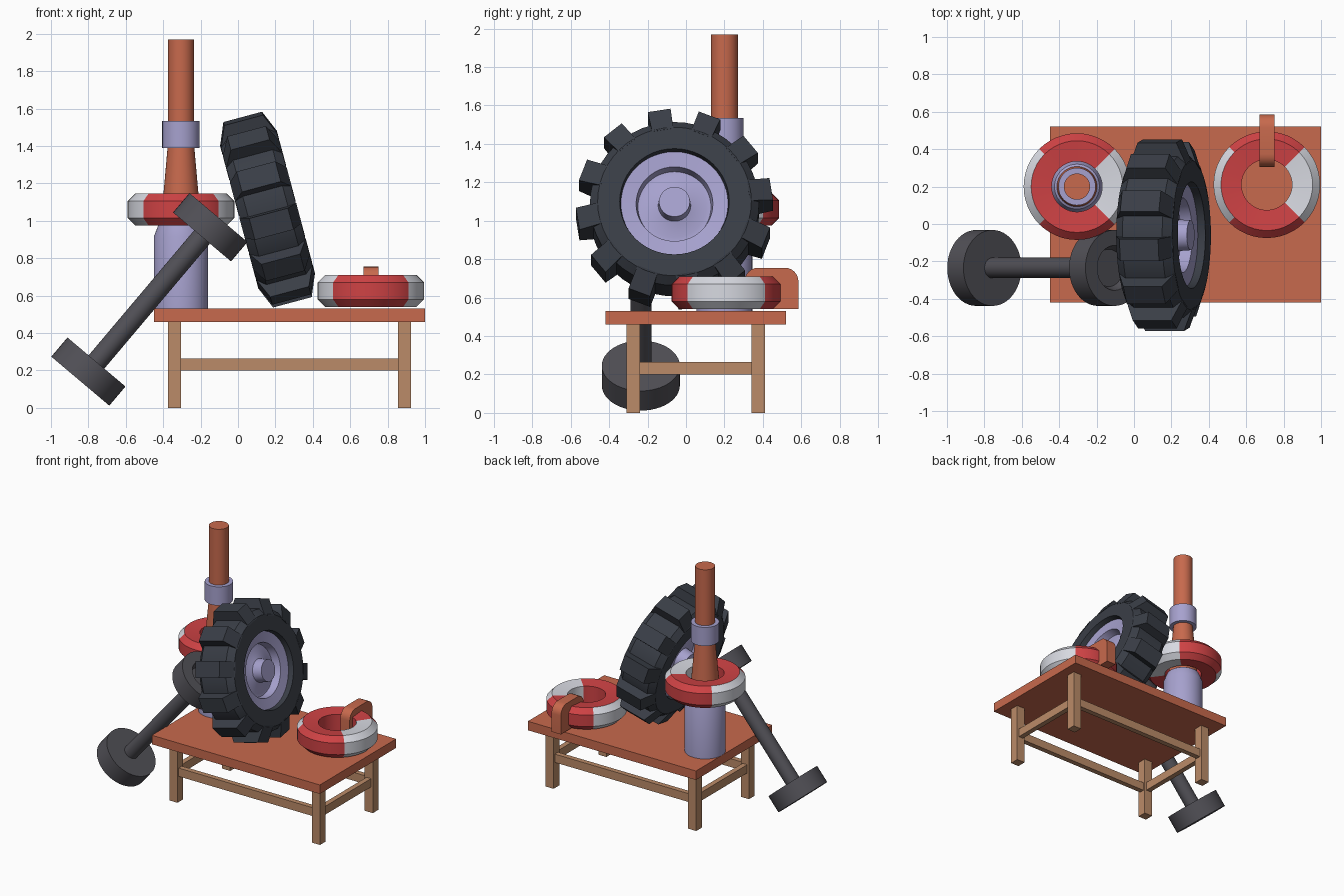
import bpy, bmesh
from math import sin, cos, pi, radians
from mathutils import Matrix, Vector

if "Cube" in bpy.data.objects:
    bpy.data.objects.remove(bpy.data.objects["Cube"])


def material(name, rgb):
    m = bpy.data.materials.new(name)
    m.diffuse_color = [(c / 255) ** 2.2 for c in rgb] + [1]
    m.use_nodes = True
    m.node_tree.nodes["Principled BSDF"].inputs["Base Color"].default_value = m.diffuse_color
    return m


ORANGE = material("terracotta", (198, 105, 78))
WOOD = material("pale_wood", (186, 138, 104))
LILAC = material("lilac_metal", (165, 160, 205))
RUBBER = material("rubber", (60, 64, 72))
IRON = material("iron", (82, 81, 87))
RED = material("red", (205, 68, 70))
WHITE = material("white", (214, 216, 224))


def finish(name, bm, mats, matrix=None, smooth=True):
    bmesh.ops.recalc_face_normals(bm, faces=bm.faces)
    for f in bm.faces:
        f.smooth = smooth
    for e in bm.edges:
        e.smooth = e.calc_face_angle(0) < 0.5
    me = bpy.data.meshes.new(name)
    bm.to_mesh(me)
    bm.free()
    for m in mats:
        me.materials.append(m)
    ob = bpy.data.objects.new(name, me)
    if matrix:
        ob.matrix_world = matrix
    bpy.context.collection.objects.link(ob)
    return ob


def box(name, x, y, z, mat):
    bm = bmesh.new()
    bmesh.ops.create_cube(bm, size=1)
    for v in bm.verts:
        v.co = [r[0] + (c + 0.5) * (r[1] - r[0]) for c, r in zip(v.co, (x, y, z))]
    return finish(name, bm, [mat], smooth=False)


def lathe(name, profile, mats, matrix, closed=False, seg=48, pick=None):
    """Spin (radius, height) points round local z; open profiles get end caps."""
    bm = bmesh.new()
    rings = [[bm.verts.new((r * cos(2 * pi * i / seg), r * sin(2 * pi * i / seg), z))
              for i in range(seg)] for r, z in profile]
    n = len(rings)
    for k in range(n if closed else n - 1):
        a, b = rings[k], rings[(k + 1) % n]
        for i in range(seg):
            j = (i + 1) % seg
            f = bm.faces.new((a[i], a[j], b[j], b[i]))
            if pick:
                f.material_index = pick(k, 360 * (i + 0.5) / seg)
    if not closed:
        bm.faces.new(rings[0])
        bm.faces.new(rings[-1])
    return finish(name, bm, mats, matrix)


def frame(origin, axis):
    e3 = Vector(axis).normalized()
    e1 = Vector((0, 1, 0))
    e2 = e3.cross(e1)
    m = Matrix((e1, e2, e3)).transposed().to_4x4()
    m.translation = origin
    return m


# Table
box("table_top", (-0.45, 1.0), (-0.42, 0.52), (0.46, 0.53), ORANGE)
for sx, x in (("left", -0.34), ("right", 0.89)):
    for sy, y in (("front", -0.275), ("back", 0.375)):
        box(f"{sy}_{sx}_leg", (x - .035, x + .035), (y - .035, y + .035), (0, .46), WOOD)
    box(f"{sx}_stretcher", (x - .02, x + .02), (-.24, .34), (.2, .265), WOOD)
for sy, y in (("front", -0.275), ("back", 0.375)):
    box(f"{sy}_stretcher", (-.305, .855), (y - .02, y + .02), (.2, .265), WOOD)

# Upright cylinder with shoulder, tapered neck, collar and shaft
post = Matrix.Translation((-0.305, 0.2, 0))
lathe("post_base", [(.145, .53), (.145, .915), (.12, .98), (.09, 1.0)], [LILAC], post)
lathe("post_neck", [(.108, .98), (.07, 1.41)], [ORANGE], post)
lathe("post_collar", [(.1, 1.39), (.1, 1.535)], [LILAC], post)
lathe("post_shaft", [(.07, 1.4), (.07, 1.97)], [ORANGE], post)


# Life rings: white side panels, the left one only on the outer faces
def panel(k, ang):
    if ang < 45 or ang > 315:
        return 1
    return 1 if 135 < ang < 225 and k in (1, 2, 3) else 0


ring = [(.135, -.075), (.245, -.085), (.285, -.045), (.285, .045), (.245, .085), (.135, .075)]
for name, pos in (("post_life_ring", (-.305, .2, 1.06)), ("table_life_ring", (.71, .21, .625))):
    lathe(name, [(r, max(-.085, min(.085, z))) for r, z in ring], [RED, WHITE],
          Matrix.Translation(pos), closed=True, pick=panel)

# Strap block over the ring, rounded at the top
bm = bmesh.new()
outline = [(.585, .54)]
for cy, r, a0 in ((.515, .07, 0), (.375, .07, 90)):
    outline += [(cy + r * cos(radians(a0 + 15 * i)), .685 + r * sin(radians(a0 + 15 * i)))
                for i in range(7)]
outline.append((.305, .54))
face = bm.faces.new([bm.verts.new((.67, y, z)) for y, z in outline])
ext = bmesh.ops.extrude_face_region(bm, geom=[face])
for v in ext["geom"]:
    if isinstance(v, bmesh.types.BMVert):
        v.co.x = .75
finish("ring_strap", bm, [ORANGE])

# Leaning tyre: carcass, wheel and tread blocks
tilt = radians(15)
wheel = frame((.158, -.06, 1.06), (cos(tilt), 0, sin(tilt)))
half = [(.275, .09), (.285, .155), (.40, .155), (.44, .11)]
lathe("tyre_carcass", half + [(r, -z) for r, z in reversed(half)], [RUBBER], wheel, closed=True)
rim = [(.08, .15), (.085, .075), (.165, .045), (.19, .045), (.2, .105), (.28, .115)]
lathe("wheel_rim", rim + [(r, -z) for r, z in reversed(rim)], [LILAC], wheel)

bm = bmesh.new()
for i in range(12):
    mid = radians(9 + 30 * i)
    sections = [(.39, -.157, .056), (.51, -.107, .06), (.51, .107, .06), (.39, .157, .056)]
    sides = []
    for s in (-1, 1):
        sides.append([bm.verts.new((r * cos(mid) - s * w * sin(mid),
                                    r * sin(mid) + s * w * cos(mid), z))
                      for r, z, w in sections])
    a, b = sides
    bm.faces.new(a)
    bm.faces.new(b)
    for k in range(4):
        j = (k + 1) % 4
        bm.faces.new((a[k], a[j], b[j], b[k]))
finish("tyre_tread_blocks", bm, [RUBBER], wheel, smooth=False)

# Dumbbell leaning on the table, dished on its upper end
bell = frame((-.80, -.235, .194), (.645, 0, .764))
lathe("dumbbell_lower_weight", [(.203, -.067), (.203, .067)], [IRON], bell)
lathe("dumbbell_bar", [(.055, .05), (.055, .96)], [IRON], bell)
lathe("dumbbell_upper_weight", [(.203, .942), (.203, 1.078), (.12, 1.078), (.1, 1.03)],
      [IRON], bell)
